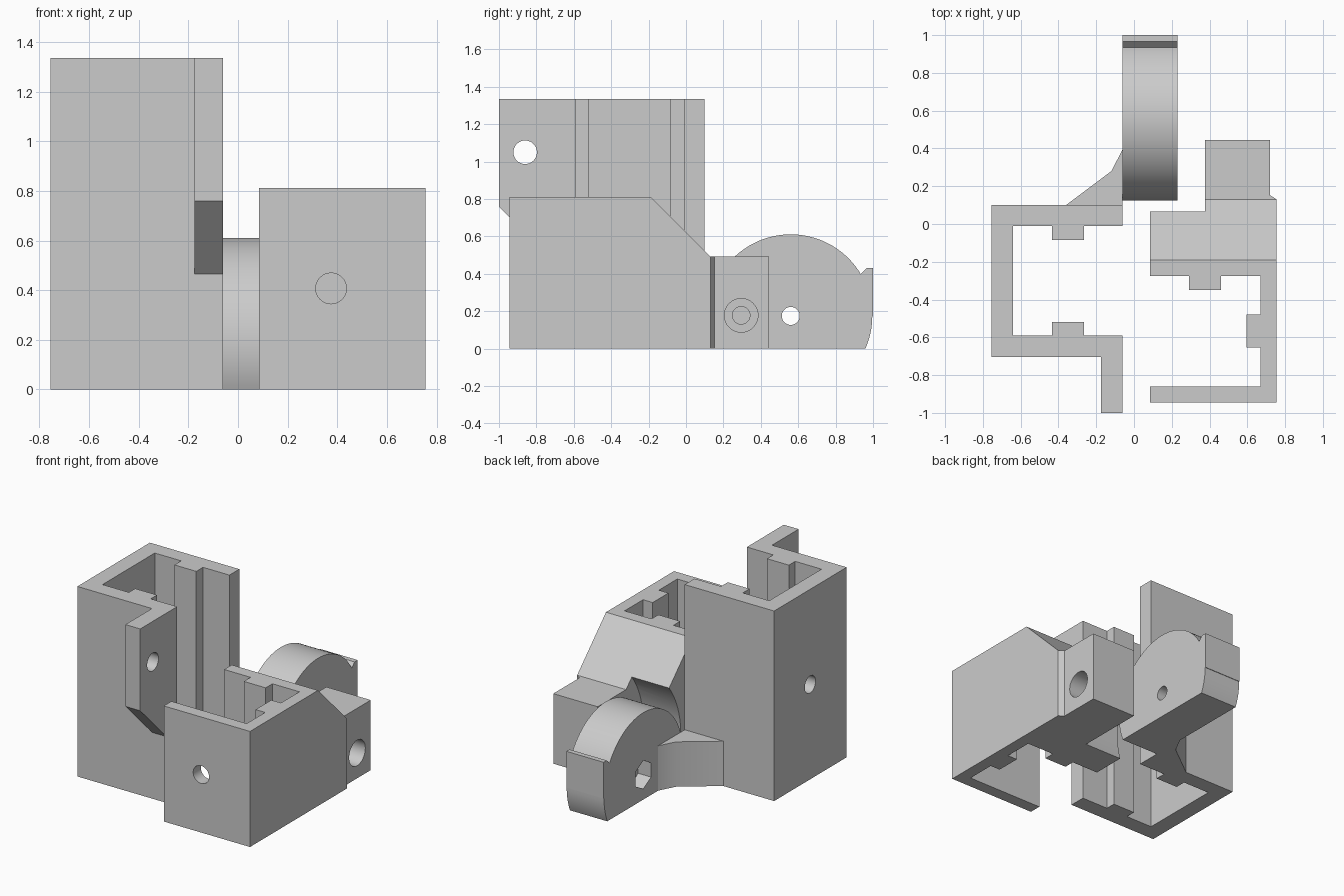
import bpy, bmesh
from math import sin, cos, asin, pi, radians

cube = bpy.data.objects.get("Cube")
if cube:
    bpy.data.objects.remove(cube, do_unlink=True)

# Single flat material
grey = bpy.data.materials.new("plain grey")
grey.use_nodes = True
colour = (0.6, 0.6, 0.6, 1)
grey.diffuse_color = colour
grey.node_tree.nodes["Principled BSDF"].inputs["Base Color"].default_value = colour


def prism(name, pts, axis, lo, hi):
    """Extrude a plan (x, y) along z, or a side profile (y, z) along x."""
    place = {"z": lambda p, d: (p[0], p[1], d), "x": lambda p, d: (d, p[0], p[1]),
             "y": lambda p, d: (p[0], d, p[1])}[axis]
    bm = bmesh.new()
    a = [bm.verts.new(place(p, lo)) for p in pts]
    b = [bm.verts.new(place(p, hi)) for p in pts]
    bm.faces.new(a)
    bm.faces.new(b[::-1])
    for i in range(len(pts)):
        j = (i + 1) % len(pts)
        bm.faces.new((a[i], b[i], b[j], a[j]))
    bmesh.ops.recalc_face_normals(bm, faces=bm.faces)
    mesh = bpy.data.meshes.new(name)
    bm.to_mesh(mesh)
    bm.free()
    mesh.materials.append(grey)
    ob = bpy.data.objects.new(name, mesh)
    bpy.context.collection.objects.link(ob)
    return ob


def arc(c, r, start, end, n):
    angles = [start + (end - start) * i / n for i in range(n + 1)]
    return [(c[0] + r * cos(t), c[1] + r * sin(t)) for t in angles]


def rod(c, r, axis, lo, hi, sides=32):
    step = 2 * pi / sides
    return prism("cutter", arc(c, r, pi / 2, pi / 2 + 2 * pi - step, sides - 1), axis, lo, hi)


def combine(ob, tool, operation):
    """Apply a boolean and discard the tool."""
    tool.hide_render = True
    mod = ob.modifiers.new("combine", "BOOLEAN")
    mod.operation, mod.object, mod.solver = operation, tool, "EXACT"
    graph = bpy.context.evaluated_depsgraph_get()
    mesh = bpy.data.meshes.new_from_object(ob.evaluated_get(graph))
    ob.modifiers.clear()
    ob.data = mesh
    bpy.data.objects.remove(tool, do_unlink=True)


# Tall channel housing with two inner ribs
tall = prism("tall_housing", [
    (-.06, .10), (-.755, .10), (-.755, -.705), (-.06, -.705), (-.06, -.59),
    (-.265, -.59), (-.265, -.52), (-.435, -.52), (-.435, -.59), (-.64, -.59),
    (-.64, -.01), (-.435, -.01), (-.435, -.085), (-.265, -.085), (-.265, -.01),
    (-.06, -.01)], "z", 0, 1.335)

# Front flange with a sloping underside
combine(tall, prism("flange", [(-1, .76), (-.705, .465), (-.65, .465),
                               (-.65, 1.335), (-1, 1.335)], "x", -.175, -.06), "UNION")
combine(tall, rod((-.86, 1.05), .063, "x", -.3, .05), "DIFFERENCE")
combine(tall, rod((-.30, .667), .06, "x", -.9, -.55), "DIFFERENCE")

# Web joining the tall housing to the pivot arm
web = prism("arm_web", [(-.36, .10), (-.06, .10), (-.06, .395), (-.12, .28)],
            "z", 0, .315)

# Pivot arm: round disc with a flat foot and a squared stop at the back
pivot, radius = (.56, .175), .436
low = asin(pivot[1] / radius)
outline = arc(pivot, radius, -low, 0, 8)
outline += [(1, .175), (1, .43), (.965, .43)]
outline += arc(pivot, radius, radians(30.8), pi + low, 60)
arm = prism("pivot_arm", outline, "x", -.06, .23)
combine(arm, rod(pivot, .048, "x", -.2, .4), "DIFFERENCE")
combine(arm, rod(pivot, .1, "x", -.2, .04, 6), "DIFFERENCE")

# Short channel housing with two inner ribs
short = prism("short_housing", [
    (.085, -.945), (.755, -.945), (.755, -.19), (.085, -.19), (.085, -.275),
    (.29, -.275), (.29, -.35), (.46, -.35), (.46, -.275), (.67, -.275),
    (.67, -.48), (.595, -.48), (.595, -.655), (.67, -.655), (.67, -.86),
    (.085, -.86)], "z", 0, .812)

# Sloped back, relieved to clear the pivot arm
combine(short, prism("sloped_back", [(-.275, 0), (-.275, .812), (-.19, .812),
                                     (.13, .492), (.13, 0)], "x", .085, .755), "UNION")
combine(short, rod(pivot, .624, "x", -.1, .375, 96), "DIFFERENCE")

# Screw block with a chamfered shoulder and a counterbored hole
combine(short, prism("screw_block", [(.375, 0), (.755, 0), (.755, .13), (.72, .153),
                                     (.72, .445), (.375, .445)], "z", 0, .492), "UNION")
combine(short, rod((.295, .178), .047, "x", .3, .9), "DIFFERENCE")
combine(short, rod((.295, .178), .09, "x", .52, .9), "DIFFERENCE")
combine(short, rod((.375, .407), .062, "y", -1.1, -.75), "DIFFERENCE")

# Smooth the round surfaces, keep corners sharp
for ob in (tall, web, arm, short):
    bpy.ops.object.select_all(action="DESELECT")
    ob.select_set(True)
    bpy.context.view_layer.objects.active = ob
    bpy.ops.object.shade_smooth_by_angle(angle=radians(30))
